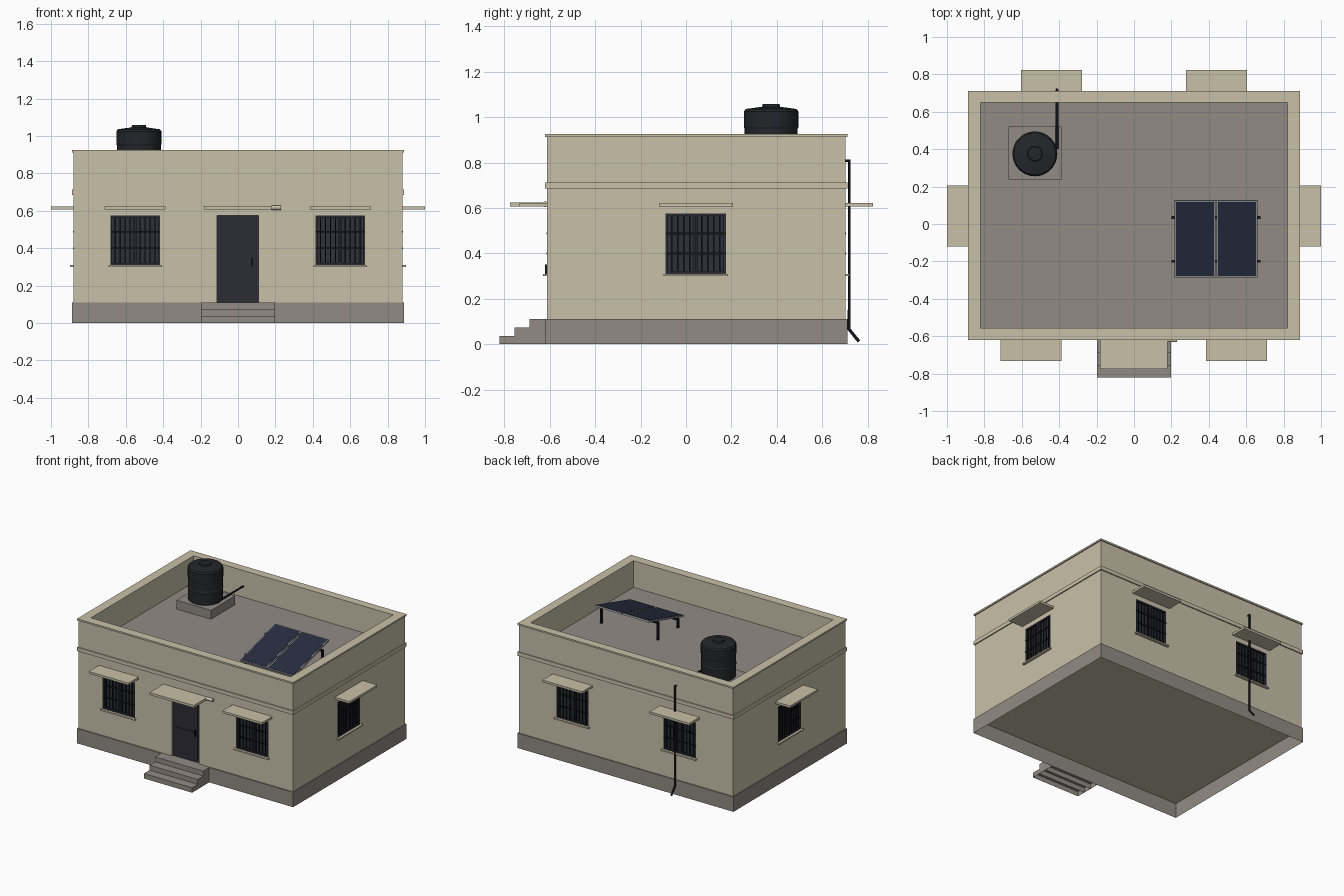
import bpy, bmesh, math
from mathutils import Matrix, Vector

if "Cube" in bpy.data.objects:
    bpy.data.objects.remove(bpy.data.objects["Cube"])


def material(name, r, g, b):
    m = bpy.data.materials.new(name)
    m.use_nodes = True
    m.diffuse_color = (r, g, b, 1)
    m.node_tree.nodes["Principled BSDF"].inputs["Base Color"].default_value = (r, g, b, 1)
    return m


PLASTER = material("sand plaster", .578, .527, .392)
CONCRETE = material("grey concrete", .283, .258, .231)
DOOR = material("dark steel", .025, .025, .036)
GLASS = material("dark glass", .028, .03, .042)
BLACK = material("black iron", .008, .008, .010)
PLASTIC = material("black plastic", .018, .019, .023)
SOLAR = material("solar blue", .019, .026, .05)
METAL = material("light metal", .3, .31, .32)


def add_box(bm, lo, hi, open_bottom=False):
    lo, hi = Vector(lo), Vector(hi)
    place = Matrix.Translation((lo + hi) / 2) @ Matrix.Diagonal((*(hi - lo), 1))
    verts = bmesh.ops.create_cube(bm, size=1, matrix=place)["verts"]
    if open_bottom:
        faces = {f for v in verts for f in v.link_faces if f.normal.z < -.5}
        bmesh.ops.delete(bm, geom=list(faces), context="FACES_ONLY")


def finish(name, bm, mat, place=Matrix()):
    mesh = bpy.data.meshes.new(name)
    bm.normal_update()
    bm.to_mesh(mesh)
    bm.free()
    mesh.materials.append(mat)
    obj = bpy.data.objects.new(name, mesh)
    obj.matrix_world = place
    bpy.context.collection.objects.link(obj)
    return obj


def boxes(name, mat, spans, place=Matrix(), open_bottom=False):
    bm = bmesh.new()
    for lo, hi in spans:
        add_box(bm, lo, hi, open_bottom)
    return finish(name, bm, mat, place)


def wall_frame(x, y, degrees):
    """Local frame on a wall: x along the wall, -y outwards."""
    return Matrix.Translation((x, y, 0)) @ Matrix.Rotation(math.radians(degrees), 4, "Z")


# Main dimensions
WX, Y0, Y1 = .88, -.613, .703
EX, EY0, EY1 = .888, -.621, .711
IX, IY0, IY1 = .82, -.555, .65
FLOOR, ROOF, TOP = .11, .725, .925
MID_Y = .043
windows = {
    "front_right": wall_frame(-.55, Y0, 0), "front_left": wall_frame(.547, Y0, 0),
    "back_right": wall_frame(-.44, Y1, 180), "back_left": wall_frame(.44, Y1, 180),
    "left": wall_frame(WX, MID_Y, 90), "right": wall_frame(-WX, MID_Y, -90),
}
HW, WZ0, WZ1, DEEP = .133, .31, .575, .025

# Plinth and steps, open underneath
boxes("plinth", CONCRETE, [((-EX, EY0, 0), (EX, EY1, FLOOR))], open_bottom=True)
for i in range(3):
    front = -.822 + i * .066
    boxes(f"step_{i + 1}", CONCRETE,
          [((-.198, front, 0), (.198, EY0, FLOOR * (i + 1) / 3))], open_bottom=True)

# Walls with a roof well and recesses for windows and door
walls = boxes("walls", PLASTER, [((-WX, Y0, FLOOR - .005), (WX, Y1, TOP - .01))])
cut = bmesh.new()
add_box(cut, (-IX, IY0, ROOF), (IX, IY1, 2))
add_box(cut, (-.113, Y0 - .1, FLOOR), (.11, Y0 + DEEP, .575))
for place in windows.values():
    part = bmesh.new()
    add_box(part, (-HW, -.1, WZ0), (HW, DEEP, WZ1))
    part.transform(place)
    temp = bpy.data.meshes.new("recess")
    part.to_mesh(temp)
    part.free()
    cut.from_mesh(temp)
    bpy.data.meshes.remove(temp)
cutter = finish("recess_cutter", cut, PLASTER)
cutter.hide_render = True
mod = walls.modifiers.new("recesses", "BOOLEAN")
mod.object, mod.operation, mod.solver = cutter, "DIFFERENCE", "EXACT"
bpy.context.view_layer.objects.active = walls
bpy.ops.object.modifier_apply(modifier=mod.name)
bpy.data.objects.remove(cutter)

# Roof, band and coping
boxes("roof", CONCRETE, [((-IX, IY0, ROOF - .01), (IX, IY1, ROOF + .002))])
boxes("roof_band", PLASTER, [((-EX, EY0, .685), (EX, EY1, .713))])
boxes("coping", PLASTER, [
    ((-EX, EY0, TOP - .012), (EX, IY0, TOP)), ((-EX, IY1, TOP - .012), (EX, EY1, TOP)),
    ((-EX, IY0, TOP - .012), (-IX, IY1, TOP)), ((IX, IY0, TOP - .012), (EX, IY1, TOP))])

# Windows with frame, bars, sill and sunshade
for side, place in windows.items():
    boxes(side + "_window_glass", GLASS, [((-HW, .016, WZ0), (HW, DEEP + .002, WZ1))], place)
    t = .01
    boxes(side + "_window_frame", DOOR, [
        ((-HW, 0, WZ0), (-HW + t, .02, WZ1)), ((HW - t, 0, WZ0), (HW, .02, WZ1)),
        ((-HW, 0, WZ0), (HW, .02, WZ0 + t)), ((-HW, 0, WZ1 - t), (HW, .02, WZ1)),
        ((-t, .002, WZ0), (t, .02, WZ1))], place)
    bars = [((x - .003, .001, WZ0), (x + .003, .007, WZ1))
            for x in (HW * (i / 5 - 1) for i in range(1, 10))]
    bars += [((-HW, -.001, z - .004), (HW, .005, z + .004)) for z in (.40, .487)]
    boxes(side + "_window_bars", BLACK, bars, place)
    boxes(side + "_window_sill", PLASTER, [((-.143, -.018, .3), (.143, .015, WZ0))], place)
    boxes(side + "_sunshade", PLASTER, [((-.163, -.12, .607), (.163, .01, .623))], place)

# Door with raised panels, handle, canopy and lamp
boxes("door", DOOR, [((-.113, Y0 + .012, FLOOR), (.11, Y0 + .03, .575))])
boxes("door_panels", DOOR, [((-.095, Y0 + .007, z), (.092, Y0 + .014, z + .2))
                            for z in (.13, .35)])
boxes("door_handle", BLACK, [((.072, -.621, .305), (.08, Y0 + .012, .35))])
boxes("door_canopy", PLASTER, [((-.183, -.776, .607), (.18, Y0 + .01, .625))])


def cylinder(name, mat, radius, length, place, sides=16):
    bm = bmesh.new()
    bmesh.ops.create_cone(bm, cap_ends=True, segments=sides, radius1=radius,
                          radius2=radius, depth=length)
    return finish(name, bm, mat, place)


cylinder("wall_lamp", PLASTER, .012, .05,
         Matrix.Translation((.205, -.62, .617)) @ Matrix.Rotation(math.pi / 2, 4, "Y"))

# Water tank on its pedestal
boxes("tank_pedestal", CONCRETE, [((-.672, .237, ROOF), (-.388, .52, .793))])
profile = [(0, .793), (.117, .793), (.117, .875), (.12, .88), (.12, .888), (.117, .893),
           (.117, .95), (.12, .955), (.12, 1.025), (.112, 1.036), (.04, 1.046),
           (.037, 1.058), (0, 1.058)]
bm = bmesh.new()
ring = [bm.verts.new((r, 0, z)) for r, z in profile]
edges = [bm.edges.new(pair) for pair in zip(ring, ring[1:])]
bmesh.ops.spin(bm, geom=ring + edges, cent=(0, 0, 0), axis=(0, 0, 1),
               angle=math.tau, steps=32, use_duplicate=False)
bmesh.ops.remove_doubles(bm, verts=bm.verts, dist=.0005)
bmesh.ops.recalc_face_normals(bm, faces=bm.faces)
tank = finish("water_tank", bm, PLASTIC, Matrix.Translation((-.53, .375, 0)))
tank.select_set(True)
bpy.context.view_layer.objects.active = tank
bpy.ops.object.shade_smooth_by_angle(angle=math.radians(30))

# Drain pipe through the parapet and down the back wall
curve = bpy.data.curves.new("drain_pipe", "CURVE")
curve.dimensions = "3D"
curve.bevel_depth, curve.bevel_resolution, curve.use_fill_caps = .007, 2, True
path = [(.4, .808), (.719, .808), (.719, .065), (.762, .012)]
spline = curve.splines.new("POLY")
spline.points.add(len(path) - 1)
for point, (y, z) in zip(spline.points, path):
    point.co = (-.412, y, z, 1)
curve.materials.append(BLACK)
bpy.context.collection.objects.link(bpy.data.objects.new("drain_pipe", curve))

# Tilted solar panels on rails and legs
SLOPE = math.atan(.28)
PY, PZ = -.08, .842
for side, x in (("right", .326), ("left", .55)):
    place = Matrix.Translation((x, PY, PZ)) @ Matrix.Rotation(SLOPE, 4, "X")
    boxes(side + "_solar_frame", METAL, [((-.109, -.213, -.012), (.109, .213, 0))], place)
    boxes(side + "_solar_cells", SOLAR, [((-.102, -.206, -.002), (.102, .206, .002))], place)
for end, y in (("front", -.2), ("back", .035)):
    z = PZ + .28 * (y - PY) - .013
    boxes(end + "_solar_rail", BLACK, [((.2, y - .007, z - .014), (.677, y + .007, z))])
    boxes(end + "_solar_legs", BLACK, [((x - .007, y - .007, ROOF), (x + .007, y + .007, z))
                                       for x in (.207, .67)])
